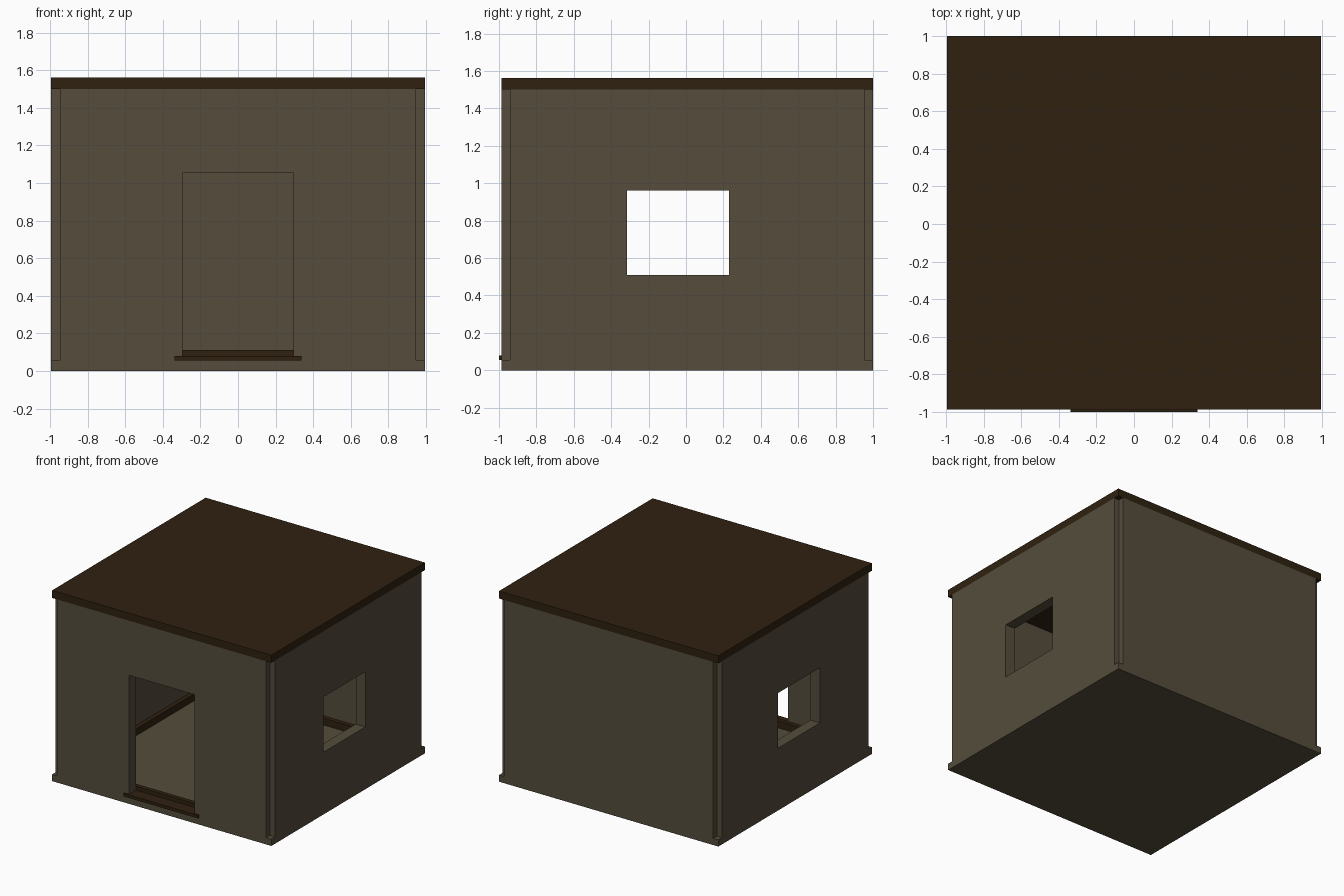
import bpy, bmesh

old = bpy.data.objects.get("Cube")
if old:
    bpy.data.objects.remove(old, do_unlink=True)


def material(name, rgb):
    m = bpy.data.materials.new(name)
    m.use_nodes = True
    m.diffuse_color = (*rgb, 1)
    m.node_tree.nodes["Principled BSDF"].inputs["Base Color"].default_value = (*rgb, 1)
    return m


PLASTER = material("tan plaster", (0.09, 0.073, 0.046))
WOOD = material("dark brown wood", (0.028, 0.0155, 0.005))


def prism(name, outline, z0, z1, mat):
    """Extrude a counter-clockwise footprint from z0 to z1."""
    bm = bmesh.new()
    face = bm.faces.new([bm.verts.new((x, y, z0)) for x, y in outline])
    up = bmesh.ops.extrude_face_region(bm, geom=[face], use_keep_orig=True)
    verts = [v for v in up["geom"] if isinstance(v, bmesh.types.BMVert)]
    bmesh.ops.translate(bm, verts=verts, vec=(0, 0, z1 - z0))
    bmesh.ops.recalc_face_normals(bm, faces=bm.faces)
    mesh = bpy.data.meshes.new(name)
    bm.to_mesh(mesh)
    bm.free()
    mesh.materials.append(mat)
    ob = bpy.data.objects.new(name, mesh)
    bpy.context.collection.objects.link(ob)
    return ob


def box(name, x0, x1, y0, y1, z0, z1, mat):
    return prism(name, [(x0, y0), (x1, y0), (x1, y1), (x0, y1)], z0, z1, mat)


def cut(target, cutter):
    """Subtract a cutter for good, then discard it."""
    cutter.hide_render = True
    mod = target.modifiers.new("cut", "BOOLEAN")
    mod.operation = "DIFFERENCE"
    mod.solver = "EXACT"
    mod.object = cutter
    bpy.context.view_layer.objects.active = target
    bpy.ops.object.modifier_apply(modifier=mod.name)
    bpy.data.objects.remove(cutter, do_unlink=True)


W = 0.993                    # half width of the house
F, B = -0.987, 1.0           # front and back faces
N = 0.046                    # corner notch
T = 0.087                    # wall thickness
S = 0.035                    # skirting thickness
FLOOR, CEIL, TOP = 0.055, 1.5, 1.562

# floor slab and flat roof
box("floor_slab", -W, W, F, B, 0, FLOOR, PLASTER)
box("roof", -W, W, F, B, CEIL, TOP, WOOD)

# walls with square notches at the four corners
w, f, b = W - N, F + N, B - N
outline = [(-w, F), (w, F), (w, f), (W, f), (W, b), (w, b),
           (w, B), (-w, B), (-w, b), (-W, b), (-W, f), (-w, f)]
walls = prism("walls", outline, FLOOR, CEIL, PLASTER)
ix, iy0, iy1 = W - T, F + T, B - T
cut(walls, box("room_cutter", -ix, ix, iy0, iy1, -1, 2, PLASTER))
cut(walls, box("window_cutter", -2, 2, -0.315, 0.23, 0.51, 0.962, PLASTER))
cut(walls, box("door_cutter", -0.295, 0.295, -2, 0, -1, 1.053, PLASTER))

# skirting boards round the room, also crossing the doorway
SK = 0.112
box("front_skirting", -ix, ix, iy0, iy0 + S, FLOOR, SK, WOOD)
box("back_skirting", -ix, ix, iy1 - S, iy1, FLOOR, SK, WOOD)
box("left_skirting", ix - S, ix, iy0 + S, iy1 - S, FLOOR, SK, WOOD)
box("right_skirting", -ix, S - ix, iy0 + S, iy1 - S, FLOOR, SK, WOOD)

# door sill
box("door_sill", -0.338, 0.338, -1.0, iy0, FLOOR, 0.08, WOOD)
